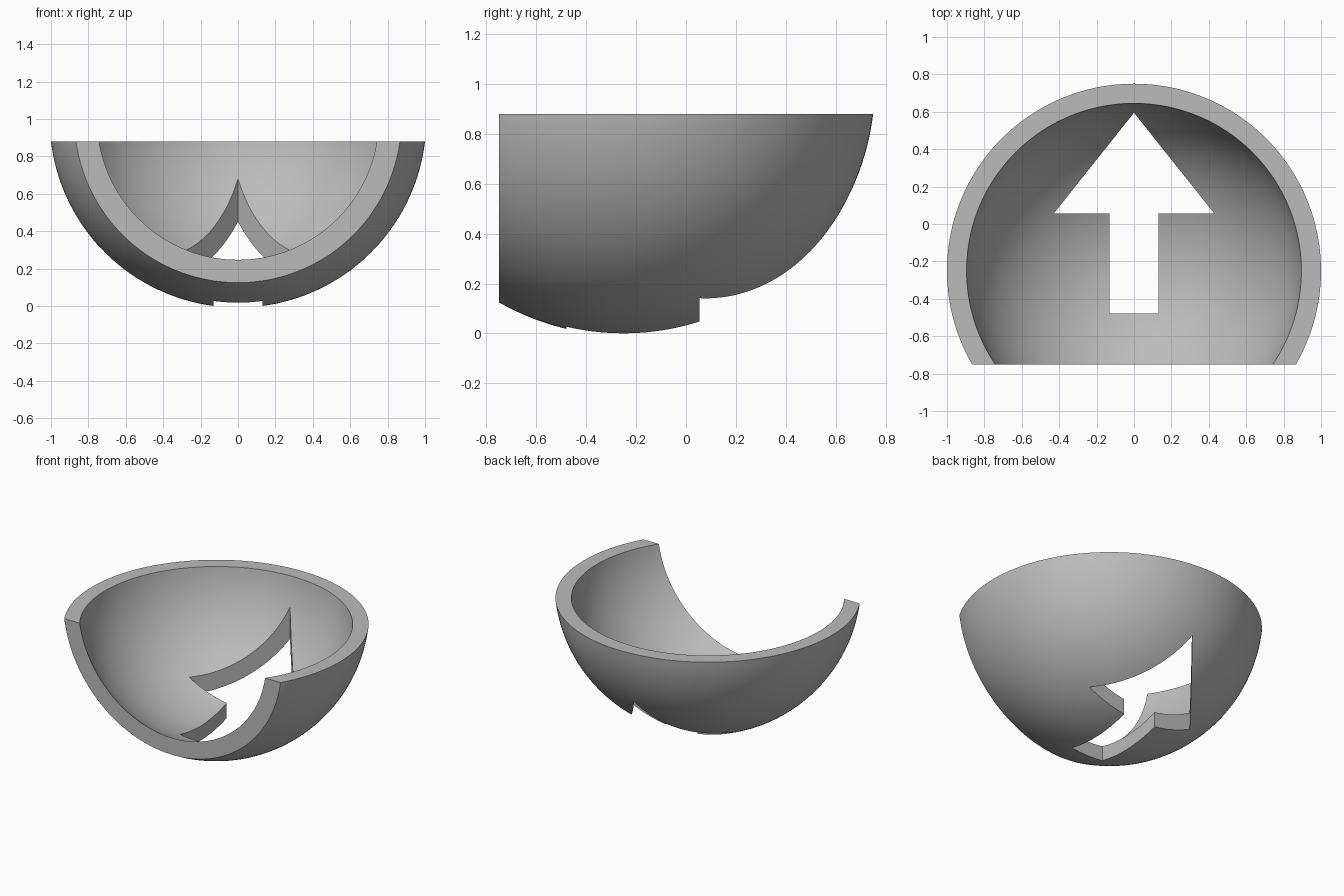
import bpy, bmesh, math

if "Cube" in bpy.data.objects:
    bpy.data.objects.remove(bpy.data.objects["Cube"], do_unlink=True)

CENTRE_Y, CENTRE_Z = -0.25, 0.999
OUTER, INNER = 1.007, 0.903
RIM_Z = 0.88
RINGS, SEGMENTS = 48, 192

grey = bpy.data.materials.new("grey")
grey.use_nodes = True
colour = (0.5, 0.5, 0.5, 1)
grey.diffuse_color = colour
grey.node_tree.nodes["Principled BSDF"].inputs["Base Color"].default_value = colour


def make_object(name, bm):
    bmesh.ops.recalc_face_normals(bm, faces=bm.faces)
    mesh = bpy.data.meshes.new(name)
    bm.to_mesh(mesh)
    bm.free()
    mesh.materials.append(grey)
    obj = bpy.data.objects.new(name, mesh)
    bpy.context.collection.objects.link(obj)
    return obj


def arc(radius):
    """Half profile of a bowl surface, from the rim down to the pole."""
    start = math.acos((CENTRE_Z - RIM_Z) / radius)
    angles = [start * (1 - i / RINGS) for i in range(RINGS + 1)]
    return [(radius * math.sin(a), CENTRE_Z - radius * math.cos(a)) for a in angles]


def prism(name, outline, bottom, top):
    """Cutter made by raising a flat outline."""
    bm = bmesh.new()
    face = bm.faces.new([bm.verts.new((x, y, bottom)) for x, y in outline])
    raised = bmesh.ops.extrude_face_region(bm, geom=[face])["geom"]
    verts = [v for v in raised if isinstance(v, bmesh.types.BMVert)]
    bmesh.ops.translate(bm, verts=verts, vec=(0, 0, top - bottom))
    obj = make_object(name, bm)
    obj.hide_render = True
    return obj


# Thick bowl, turned around its upright axis
bm = bmesh.new()
profile = arc(OUTER)[::-1] + arc(INNER)
verts = [bm.verts.new((r, CENTRE_Y, z)) for r, z in profile]
edges = [bm.edges.new(pair) for pair in zip(verts, verts[1:])]
bmesh.ops.spin(bm, geom=verts + edges, cent=(0, CENTRE_Y, 0), axis=(0, 0, 1),
               angle=math.tau, steps=SEGMENTS, use_duplicate=False)
bmesh.ops.remove_doubles(bm, verts=bm.verts, dist=0.0001)
bowl = make_object("bowl", bm)

# Arrow opening through the floor, and the flat cut across the front
half = [(0.13, -0.478), (0.13, 0.055), (0.43, 0.055)]
arrow = half + [(0, 0.595)] + [(-x, y) for x, y in reversed(half)]
cutters = [
    prism("arrow_cutter", arrow, -0.5, 1.5),
    prism("front_cutter", [(-2, -2), (2, -2), (2, -0.75), (-2, -0.75)], -0.5, 1.5),
]

bpy.context.view_layer.objects.active = bowl
for cutter in cutters:
    cut = bowl.modifiers.new(cutter.name, "BOOLEAN")
    cut.operation = "DIFFERENCE"
    cut.solver = "EXACT"
    cut.object = cutter
    bpy.ops.object.modifier_apply(modifier=cut.name)
    bpy.data.objects.remove(cutter, do_unlink=True)

# Smooth curved walls with crisp cut edges
bpy.ops.object.select_all(action="DESELECT")
bowl.select_set(True)
bpy.ops.object.shade_smooth_by_angle(angle=math.radians(30))
